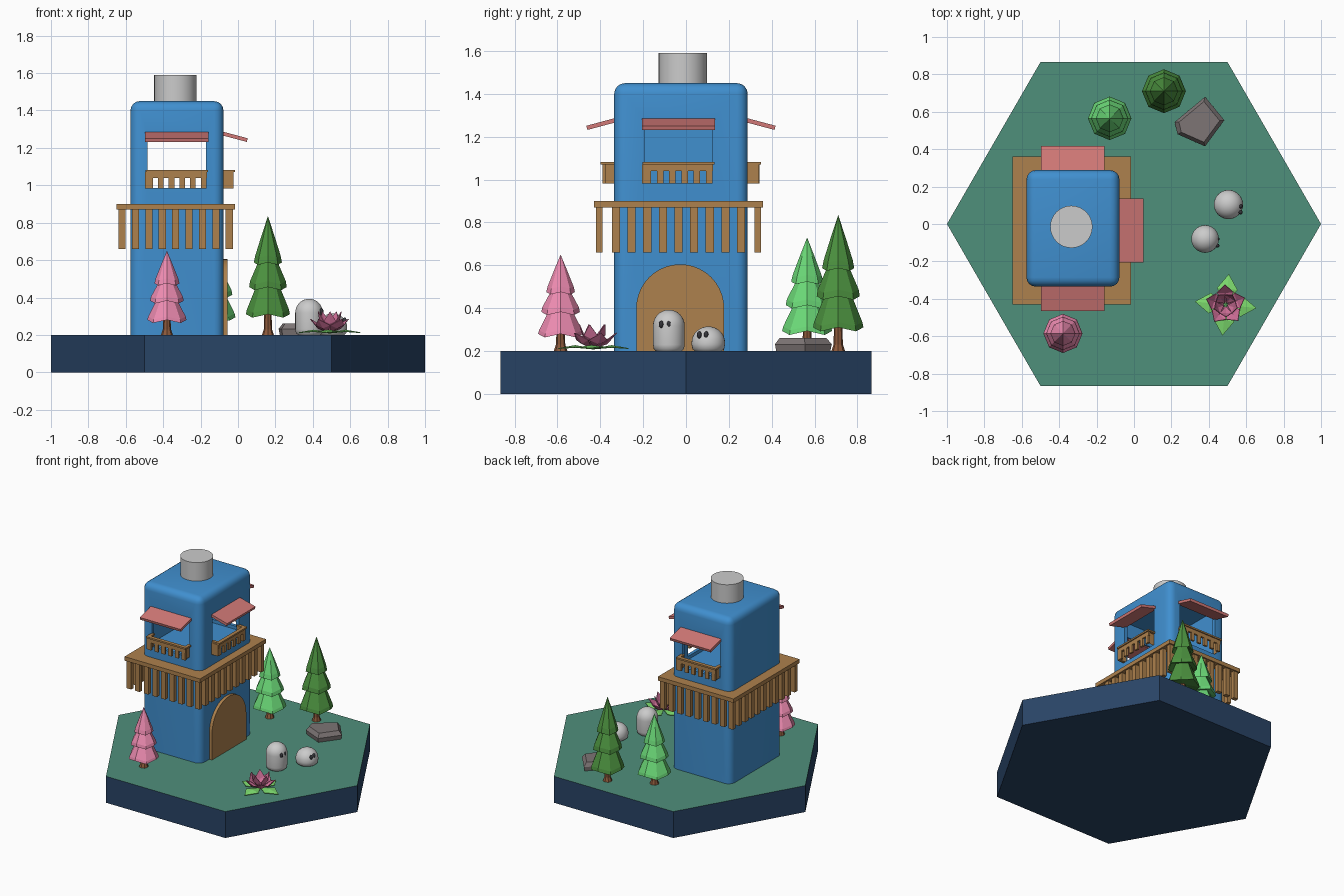
import bpy, bmesh
from math import pi, sin, cos, radians
from mathutils import Matrix, Vector

if "Cube" in bpy.data.objects:
    bpy.data.objects.remove(bpy.data.objects["Cube"])

mats = {}
COL = {"blue": (66, 142, 206), "navy": (45, 70, 102), "grass": (80, 142, 122), "wood": (172, 128, 78),
       "awning": (208, 120, 118), "pink": (240, 140, 178), "light": (108, 218, 120), "dark": (78, 146, 66),
       "trunk": (140, 90, 62), "rock": (124, 116, 116), "petal": (205, 110, 150), "leaf": (125, 220, 110),
       "eye": (55, 55, 60)}


def mat(key):
    if key not in mats:
        m = bpy.data.materials.new(key)
        m.diffuse_color = [(c / 255) ** 2.2 for c in COL[key]] + [1]
        m.use_nodes = True
        m.node_tree.nodes["Principled BSDF"].inputs["Base Color"].default_value = m.diffuse_color
        mats[key] = m
    return mats[key]


def finish(name, bm, color=None, smooth=False):
    bmesh.ops.recalc_face_normals(bm, faces=bm.faces)
    me = bpy.data.meshes.new(name)
    bm.to_mesh(me)
    bm.free()
    ob = bpy.data.objects.new(name, me)
    bpy.context.collection.objects.link(ob)
    if color:
        me.materials.append(mat(color))
    if smooth:
        bpy.ops.object.select_all(action='DESELECT')
        ob.select_set(True)
        bpy.context.view_layer.objects.active = ob
        bpy.ops.object.shade_smooth_by_angle(angle=radians(40))
    return ob


def add_box(bm, lo, hi, M=Matrix()):
    lo, hi = Vector(lo), Vector(hi)
    S = Matrix.Diagonal((*(hi - lo), 1))
    return bmesh.ops.create_cube(bm, size=1, matrix=M @ Matrix.Translation((lo + hi) / 2) @ S)


def boxes(name, items, color=None, M=Matrix()):
    bm = bmesh.new()
    for lo, hi in items:
        add_box(bm, lo, hi, M)
    return finish(name, bm, color)


def lathe(name, profile, center, n, color=None, smooth=False, wave=0):
    # rings from (radius, z); open ends are capped
    bm = bmesh.new()
    rings = []
    for r, z in profile:
        rings.append([bm.verts.new((center[0] + r * cos(2 * pi * i / n), center[1] + r * sin(2 * pi * i / n),
                                    z + wave * r * (-1) ** i)) for i in range(n)])
    for a, b in zip(rings, rings[1:]):
        for i in range(n):
            bm.faces.new((a[i], a[(i + 1) % n], b[(i + 1) % n], b[i]))
    bm.faces.new(rings[0])
    bm.faces.new(rings[-1])
    bmesh.ops.remove_doubles(bm, verts=bm.verts, dist=1e-5)
    return finish(name, bm, color, smooth)


# hexagonal ground with a green top
base = lathe("ground_base", [(1, 0), (1, 0.2)], (0, 0), 6, "navy")
base.data.materials.append(mat("grass"))
for p in base.data.polygons:
    if p.normal.z > 0.9:
        p.material_index = 1

# rounded tower, hollow upper room
bm = bmesh.new()
add_box(bm, (-0.575, -0.335, 0.2), (-0.078, 0.288, 1.45))
edges = [e for e in bm.edges if any(v.co.z > 0.3 for v in e.verts)]
bmesh.ops.bevel(bm, geom=edges, offset=0.05, segments=4, profile=0.5, affect='EDGES')
tower = finish("tower", bm, "blue", True)
for name, lo, hi in (("room_cutter", (-0.55, -0.31, 0.96), (-0.103, 0.263, 1.39)),
                     ("front_back_window_cutter", (-0.485, -0.6, 0.985), (-0.172, 0.6, 1.28)),
                     ("side_window_cutter", (-0.3, -0.192, 0.985), (0.2, 0.122, 1.28))):
    cut = boxes(name, [(lo, hi)], "blue")
    cut.hide_render = True
    cut.hide_viewport = True
    mod = tower.modifiers.new(name, 'BOOLEAN')
    mod.operation, mod.solver, mod.object = 'DIFFERENCE', 'EXACT', cut

lathe("chimney", [(0.113, 1.42), (0.113, 1.59)], (-0.335, -0.015), 32, None, True)

# arched door
bm = bmesh.new()
arc = [(0.205 * cos(pi * i / 20), 0.4 + 0.205 * sin(pi * i / 20)) for i in range(21)]
face = bm.faces.new([bm.verts.new((-0.09, -0.027 + u, z)) for u, z in [(0.205, 0.2)] + arc + [(-0.205, 0.2)]])
ext = bmesh.ops.extrude_face_region(bm, geom=[face])
for v in ext["geom"]:
    if isinstance(v, bmesh.types.BMVert):
        v.co.x = -0.055
finish("door", bm, "wood", True)

# ledge round the tower with hanging slats
X0, X1, Y0, Y1 = -0.65, -0.017, -0.43, 0.36
parts = [((X0, Y0, 0.87), (X1, Y1, 0.9))]
for i in range(9):
    x = X0 + 0.03 + i * (X1 - X0 - 0.06) / 8
    for y in (Y0 + 0.025, Y1 - 0.025):
        parts.append(((x - 0.019, y - 0.015, 0.66), (x + 0.019, y + 0.015, 0.875)))
for i in range(1, 10):
    y = Y0 + 0.03 + i * (Y1 - Y0 - 0.06) / 10
    for x in (X0 + 0.027, X1 - 0.027):
        parts.append(((x - 0.015, y - 0.019, 0.66), (x + 0.015, y + 0.019, 0.875)))
boxes("ledge_railing", parts, "wood")

# window balconies and awnings (local -y points away from the wall)
for side, pos, turn in (("front", (-0.327, -0.335), 0), ("right", (-0.078, -0.035), 90),
                        ("back", (-0.327, 0.288), 180)):
    M = Matrix.Translation((*pos, 0)) @ Matrix.Rotation(radians(turn), 4, 'Z')
    parts = [((-0.167, -0.063, 1.07), (0.167, -0.035, 1.082)),
             ((-0.16, -0.055, 1.04), (0.16, -0.04, 1.072))]
    for i in range(6):
        x = -0.143 + i * 0.0572
        parts.append(((x - 0.015, -0.055, 0.983), (x + 0.015, -0.04, 1.045)))
    for s in (-1, 1):
        parts.append(((s * 0.16 - 0.01, -0.053, 0.983), (s * 0.15, 0.01, 1.071)))
        parts.append(((s * 0.155 - 0.012, -0.06, 1.07), (s * 0.155 + 0.012, 0.01, 1.082)))
    boxes(side + "_balcony", parts, "wood", M)
    tilt = Matrix.Translation((0, 0.005, 1.277)) @ Matrix.Rotation(radians(15), 4, 'X')
    boxes(side + "_awning", [((-0.17, -0.137, -0.01), (0.17, 0.01, 0.01))], "awning", M @ tilt)

# tiered trees
TIERS = [(0.2, 0.19), (0.97, 0.16), (0.93, 0.2), (0.5, 0.41), (0.83, 0.39), (0.79, 0.44), (0.38, 0.63),
         (0.62, 0.6), (0.56, 0.66), (0.27, 0.84), (0, 1)]
for name, x, y, R, h, c in (("pink_tree", -0.38, -0.585, 0.108, 0.45, "pink"),
                            ("light_tree", -0.13, 0.565, 0.12, 0.53, "light"),
                            ("dark_tree", 0.16, 0.71, 0.121, 0.635, "dark")):
    lathe(name + "_foliage", [(r * R, 0.2 + t * h) for r, t in TIERS], (x, y), 8, c, wave=0.08)
    lathe(name + "_trunk", [(0.032, 0.2), (0.022, 0.23), (0.018, 0.2 + 0.25 * h)], (x, y), 8, "trunk")

# faceted rock
outline = [(0.217, 0.545), (0.38, 0.68), (0.483, 0.555), (0.38, 0.415), (0.233, 0.48)]
bm = bmesh.new()
rings = [[bm.verts.new((0.345 + (x - 0.345) * s, 0.54 + (y - 0.54) * s, z)) for x, y in outline]
         for s, z in ((0.95, 0.2), (1, 0.232), (0.82, 0.262))]
for a, b in zip(rings, rings[1:]):
    for i in range(5):
        bm.faces.new((a[i], a[(i + 1) % 5], b[(i + 1) % 5], b[i]))
bm.faces.new(rings[0])
bm.faces.new(rings[2])
finish("rock", bm, "rock")

# round little creatures with eyes facing +x
for name, x, y, r, wall, dome, eyes, ez, ex in (
        ("tall_creature", 0.38, -0.08, 0.074, 0.318, 0.075, (-0.116, -0.08), 0.325, 0.446),
        ("short_creature", 0.505, 0.104, 0.078, 0.24, 0.075, (0.062, 0.094), 0.276, 0.57)):
    prof = [(r * 0.8, 0.2), (r * 0.95, 0.21), (r, 0.23)]
    prof += [(r * cos(pi / 2 * i / 8), wall + dome * sin(pi / 2 * i / 8)) for i in range(9)]
    lathe(name, prof, (x, y), 32, None, True)
    bm = bmesh.new()
    for ey in eyes:
        M = Matrix.Translation((ex, ey, ez)) @ Matrix.Diagonal((0.011, 0.011, 0.017, 1))
        bmesh.ops.create_uvsphere(bm, u_segments=12, v_segments=8, radius=1, matrix=M)
    finish(name + "_eyes", bm, "eye", True)


# flower: folded petals given as (reach, height) for base, middle, tip
def petals(name, n, start, path, width, fold, color):
    bm = bmesh.new()
    for k in range(n):
        M = Matrix.Translation((0.49, -0.432, 0)) @ Matrix.Rotation(start + 2 * pi * k / n, 4, 'Z')
        (r0, z0), (r1, z1), (r2, z2) = path
        base, mid, tip, left, right = [bm.verts.new(M @ Vector(p)) for p in (
            (r0, 0, z0), (r1, 0, z1), (r2, 0, z2), (r1, width, z1 + fold), (r1, -width, z1 + fold))]
        for f in ((base, mid, left), (base, right, mid), (mid, tip, left), (mid, right, tip)):
            bm.faces.new(f)
    ob = finish(name, bm, color)
    mod = ob.modifiers.new("thickness", 'SOLIDIFY')
    mod.thickness, mod.offset = 0.004, 0


petals("flower_leaves", 4, radians(84), [(0, 0.21), (0.085, 0.226), (0.165, 0.212)], 0.055, -0.008, "leaf")
petals("outer_petals", 5, radians(20), [(0.01, 0.215), (0.065, 0.235), (0.108, 0.285)], 0.045, 0.018, "petal")
petals("inner_petals", 5, radians(56), [(0.01, 0.22), (0.045, 0.26), (0.065, 0.325)], 0.032, 0.015, "petal")
